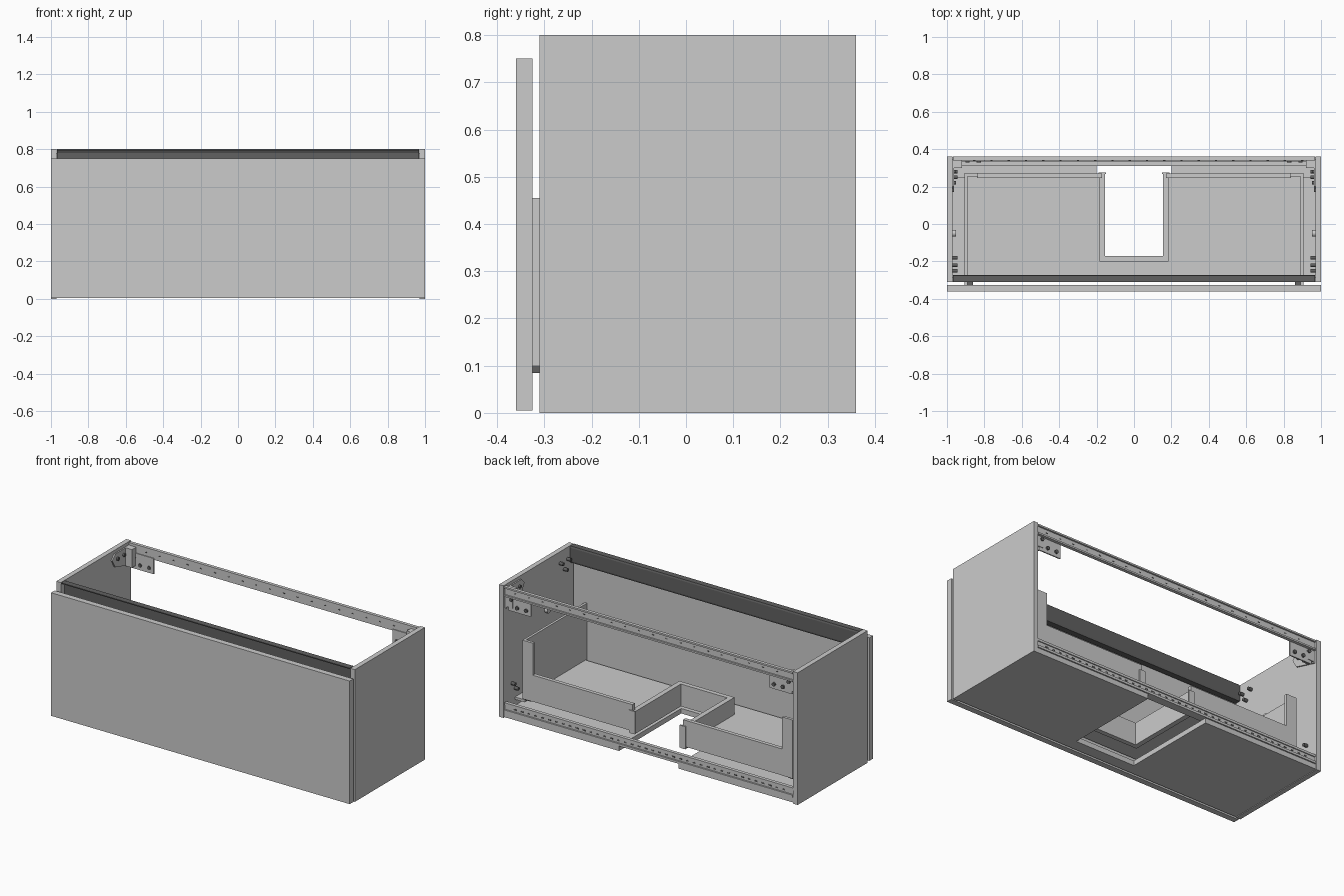
import bpy
import bmesh
import math
from mathutils import Matrix, Vector

cube = bpy.data.objects.get("Cube")
if cube:
    bpy.data.objects.remove(cube, do_unlink=True)


def material(name, value):
    m = bpy.data.materials.new(name)
    m.use_nodes = True
    colour = (value, value, value, 1)
    m.diffuse_color = colour
    m.node_tree.nodes["Principled BSDF"].inputs["Base Color"].default_value = colour
    return m


GREY = material("light grey", 0.6)
DARK = material("dark grey", 0.12)


def finish(name, bm, mat):
    bmesh.ops.recalc_face_normals(bm, faces=bm.faces)
    mesh = bpy.data.meshes.new(name)
    bm.to_mesh(mesh)
    bm.free()
    mesh.materials.append(mat)
    ob = bpy.data.objects.new(name, mesh)
    bpy.context.collection.objects.link(ob)
    return ob


def box(name, x, y, z, mat=GREY):
    """Box from (low, high) ranges on each axis."""
    bm = bmesh.new()
    bmesh.ops.create_cube(bm, size=1)
    for v in bm.verts:
        v.co = Vector(r[0] if c < 0 else r[1] for c, r in zip(v.co, (x, y, z)))
    return finish(name, bm, mat)


def prism(name, points, direction, mat=GREY):
    """Extrude a flat outline of 3D points along a direction."""
    bm = bmesh.new()
    face = bm.faces.new([bm.verts.new(p) for p in points])
    geom = bmesh.ops.extrude_face_region(bm, geom=[face])["geom"]
    moved = [g for g in geom if isinstance(g, bmesh.types.BMVert)]
    bmesh.ops.translate(bm, verts=moved, vec=direction)
    return finish(name, bm, mat)


def rod(name, centre, radius, length, axis, mat=GREY):
    bm = bmesh.new()
    turn = Matrix.Rotation(math.pi / 2, 4, "Y" if axis == "X" else "X")
    bmesh.ops.create_cone(bm, cap_ends=True, segments=16, radius1=radius, radius2=radius,
                          depth=length, matrix=Matrix.Translation(centre) @ turn)
    ob = finish(name, bm, mat)
    for p in ob.data.polygons:
        p.use_smooth = len(p.vertices) == 4
    return ob


def u_plate(name, half, front, back, notch_half, notch_front, z, thick):
    """Flat panel with a siphon notch open to the back."""
    outline = [(-half, front), (half, front), (half, back), (notch_half, back),
               (notch_half, notch_front), (-notch_half, notch_front),
               (-notch_half, back), (-half, back)]
    return prism(name, [(x, y, z) for x, y in outline], (0, 0, thick))


def rail(name, profile, half, mat=GREY):
    return prism(name, [(-half, y, z) for y, z in profile], (2 * half, 0, 0), mat)


def both(x, s):
    return tuple(sorted((x[0] * s, x[1] * s)))


# Carcass and drawer front
box("drawer_front", (-1, 1), (-.36, -.325), (.005, .75))
u_plate("bottom_panel", .97, -.31, .355, .2, -.24, .004, .03)

# Grip channel behind the top of the drawer front
rail("grip_channel", [(-.31, .8), (-.275, .8), (-.272, .79), (-.272, .71), (-.275, .7),
                      (-.31, .7), (-.31, .706), (-.285, .708), (-.279, .72),
                      (-.279, .78), (-.285, .792), (-.31, .794)], .967, DARK)

# Rear wall rails
rail("upper_rear_rail", [(.34, .795), (.36, .795), (.36, .785), (.35, .785), (.35, .745),
                         (.36, .745), (.36, .735), (.34, .735)], .967)
rail("lower_rear_rail", [(.31, .036), (.36, .036), (.36, .05), (.35, .05), (.35, .078),
                         (.356, .078), (.356, .092), (.335, .092), (.335, .046),
                         (.31, .046)], .967)

# Slots along the rails
for i in range(40):
    x = -.9 + i * 1.8 / 39
    box("lower_rail_slot", (x - .009, x + .009), (.348, .3515), (.06, .068), DARK)
    if i % 2:
        box("upper_rail_slot", (x - .006, x + .006), (.338, .3515), (.763, .768), DARK)

# Drawer floor and walls
u_plate("drawer_floor", .892, -.31, .255, .155, -.175, .1, .016)
box("notch_front_wall", (-.185, .185), (-.2, -.172), (.085, .22))

for s, side in ((1, "left"), (-1, "right")):
    box(side + "_side_panel", both((.97, 1), s), (-.31, .36), (0, .8))
    box(side + "_drawer_side", both((.89, .905), s), (-.325, .27), (.115, .455))
    box(side + "_drawer_back", both((.17, .84), s), (.247, .27), (.1, .26))
    box(side + "_back_bracket", both((.835, .905), s), (.255, .272), (.1, .455))
    box(side + "_notch_wall", both((.155, .185), s), (-.2, .272), (.085, .22))
    box(side + "_notch_wall_cap", both((.15, .19), s), (.268, .276), (.09, .225))

    # Drawer runners
    box(side + "_runner", both((.86, .905), s), (-.325, .25), (.085, .1), DARK)
    box(side + "_runner_edge", both((.89, .905), s), (-.325, .25), (.1, .115))
    box(side + "_runner_mount", both((.905, .97), s), (-.29, .25), (.07, .085))

    # Wall hangers in the upper rear corners
    box(side + "_hanger_plate", both((.8, .95), s), (.335, .342), (.65, .745))
    box(side + "_hanger_body", both((.92, .962), s), (.3, .345), (.67, .78))
    prism(side + "_hanger_arm", [(s * .962, .345, .66), (s * .962, .345, .78),
                                 (s * .962, .2, .78), (s * .962, .17, .75),
                                 (s * .962, .2, .7)], (s * .008, 0, 0))
    for x, z in ((.83, .68), (.89, .68), (.93, .72)):
        rod(side + "_hanger_screw", (s * x, .34, z), .011, .022, "Y", DARK)
    for y in (.22, .28):
        rod(side + "_arm_screw", (s * .96, y, .745), .01, .016, "X", DARK)

    # Fixing pegs on the inside of the side panel
    for y, z in ((-.25, .73), (-.22, .68), (-.18, .73), (.25, .14), (.28, .18)):
        rod(side + "_fixing_peg", (s * .96, y, z), .01, .03, "X", DARK)
    rod(side + "_side_knob", (s * .962, -.05, .5), .018, .02, "X")
